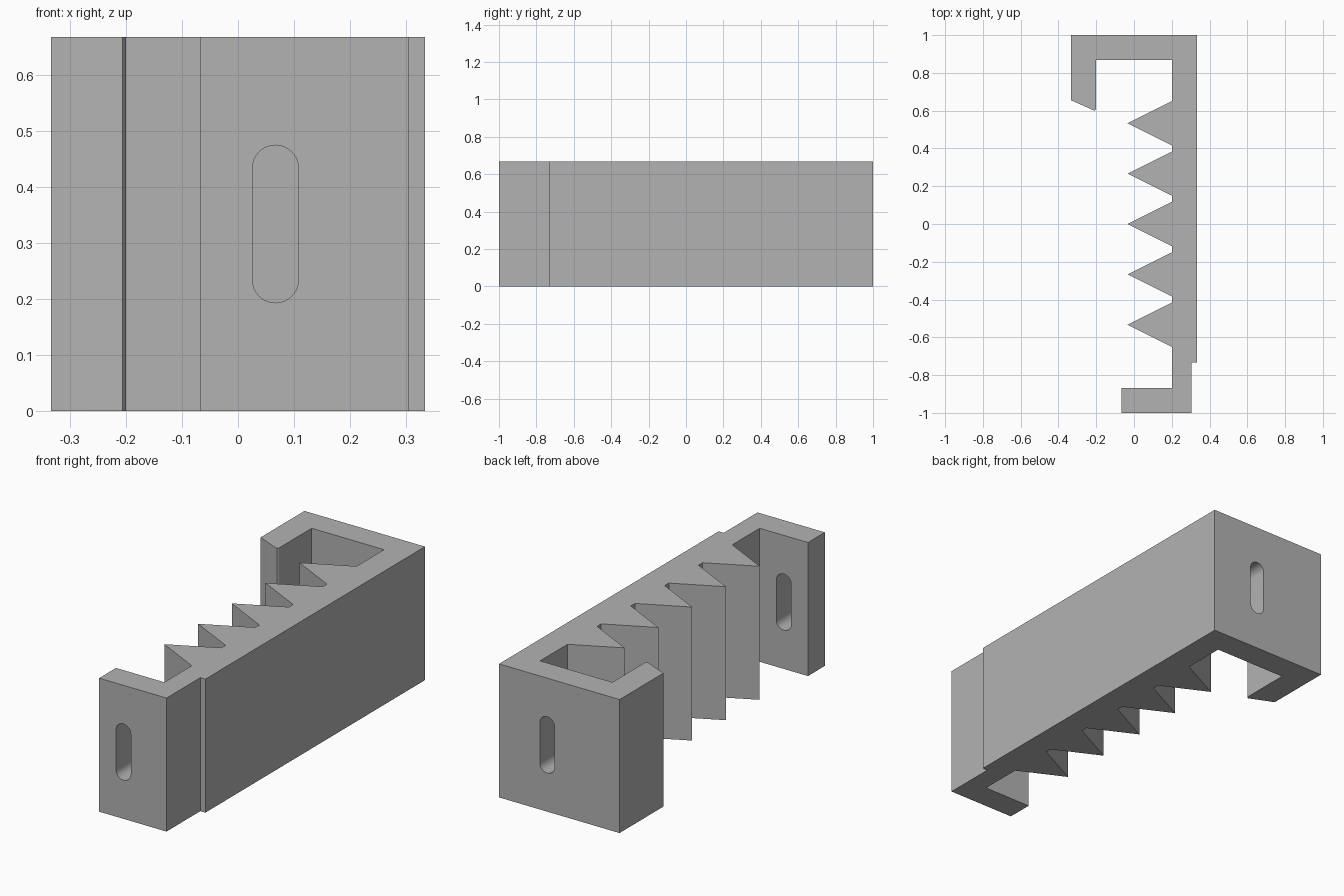
import bpy
import bmesh
import math

if "Cube" in bpy.data.objects:
    bpy.data.objects.remove(bpy.data.objects["Cube"])

HEIGHT = 0.667
grey = bpy.data.materials.new("plain grey")
grey.diffuse_color = (0.45, 0.45, 0.45, 1)
grey.use_nodes = True
grey.node_tree.nodes["Principled BSDF"].inputs["Base Color"].default_value = grey.diffuse_color


def extrude(name, points, axis, start, length):
    """Extrude a closed outline along z or y."""
    bm = bmesh.new()
    if axis == "z":
        verts = [bm.verts.new((a, b, start)) for a, b in points]
        move = (0, 0, length)
    else:
        verts = [bm.verts.new((a, start, b)) for a, b in points]
        move = (0, length, 0)
    face = bm.faces.new(verts)
    result = bmesh.ops.extrude_face_region(bm, geom=[face])
    moved = [v for v in result["geom"] if isinstance(v, bmesh.types.BMVert)]
    bmesh.ops.translate(bm, verts=moved, vec=move)
    bmesh.ops.recalc_face_normals(bm, faces=bm.faces)
    mesh = bpy.data.meshes.new(name)
    bm.to_mesh(mesh)
    bm.free()
    mesh.materials.append(grey)
    obj = bpy.data.objects.new(name, mesh)
    bpy.context.collection.objects.link(obj)
    return obj


# Outer side: front foot, stepped spine, back wall and hooked lip
outline = [(-0.067, -0.867), (-0.067, -1), (0.305, -1), (0.305, -0.733),
           (0.333, -0.733), (0.333, 1), (-0.333, 1), (-0.333, 0.655),
           (-0.214, 0.602), (-0.206, 0.602), (-0.2, 0.611),
           (-0.2, 0.867), (0.2, 0.867)]
# Inner side: five evenly spaced teeth
for i in range(2, -3, -1):
    y = i * 0.2667
    outline += [(0.2, y + 0.117), (-0.034, y), (0.2, y - 0.117)]
outline.append((0.2, -0.867))
bracket = extrude("toothed_bracket", outline, "z", 0, HEIGHT)

# Rounded slots through both end walls
R, CX, HALF = 0.041, 0.0667, 0.0995
slot = []
for k in range(34):
    top = k < 17
    a = math.pi * (k if top else k - 1) / 16
    slot.append((CX + R * math.cos(a),
                 HEIGHT / 2 + (HALF if top else -HALF) + R * math.sin(a)))
for name, start in (("front_slot_cutter", -1.05), ("back_slot_cutter", 0.82)):
    cutter = extrude(name, slot, "y", start, 0.23)
    cutter.hide_render = True
    cutter.hide_set(True)
    cut = bracket.modifiers.new(name, "BOOLEAN")
    cut.operation = "DIFFERENCE"
    cut.solver = "EXACT"
    cut.object = cutter

# Smooth slot ends with crisp edges elsewhere
bpy.context.view_layer.objects.active = bracket
bracket.select_set(True)
for mod in list(bracket.modifiers):
    bpy.ops.object.modifier_apply(modifier=mod.name)
bpy.ops.object.shade_smooth_by_angle(angle=math.radians(25))
